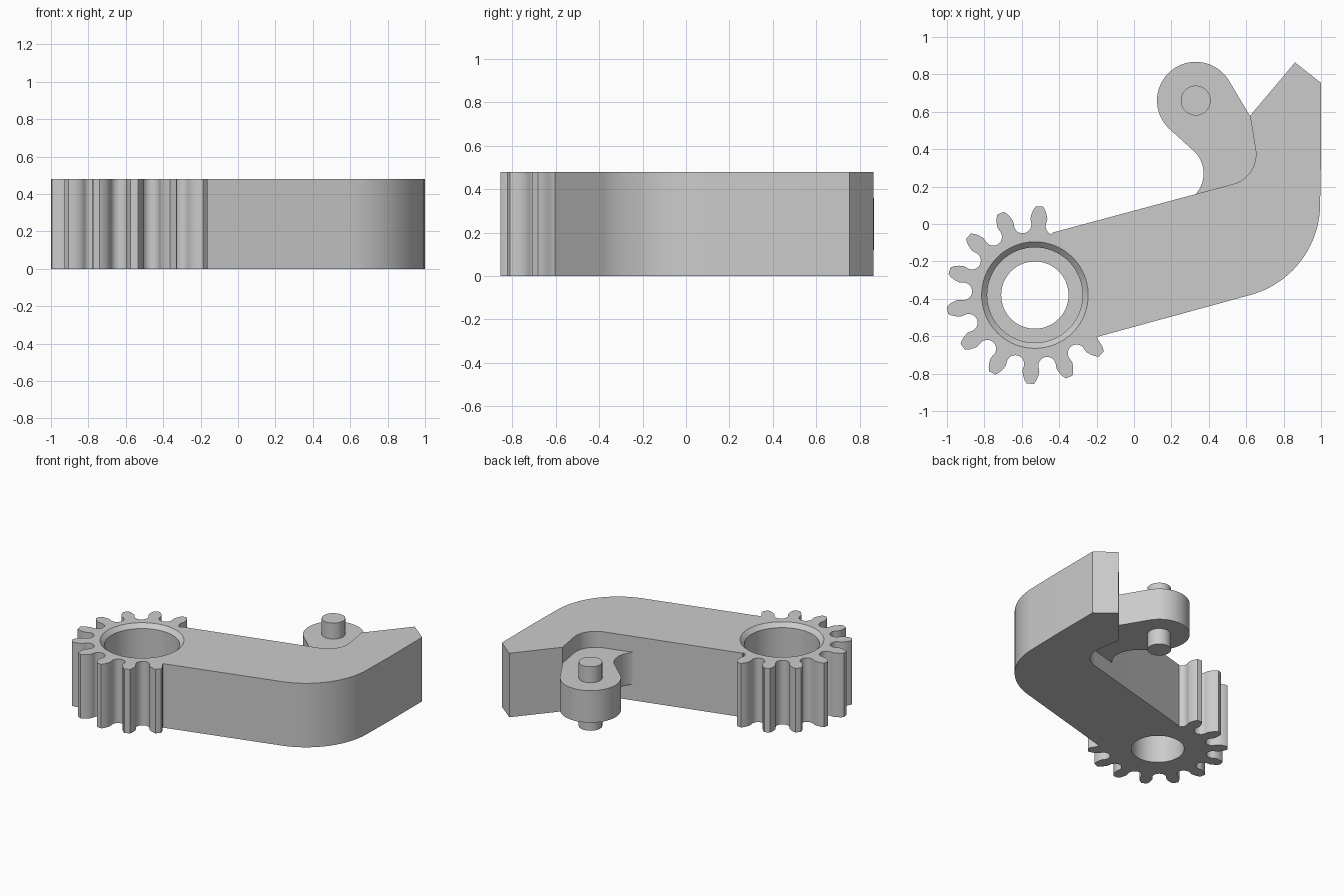
import bpy
import bmesh
from math import sin, cos, pi, radians
from mathutils import Vector

if "Cube" in bpy.data.objects:
    bpy.data.objects.remove(bpy.data.objects["Cube"])

HEIGHT = 0.48
GEAR = Vector((-0.53, -0.38))
PIN = Vector((0.33, 0.66))
PITCH = 360 / 14

grey = bpy.data.materials.new("plain grey")
grey.use_nodes = True
grey.diffuse_color = (0.6, 0.6, 0.6, 1)
grey.node_tree.nodes["Principled BSDF"].inputs["Base Color"].default_value = (0.6, 0.6, 0.6, 1)


def polar(centre, r, deg):
    return centre + Vector((cos(radians(deg)), sin(radians(deg)))) * r


def arc(centre, r, a, b, n=24):
    return [polar(Vector(centre), r, a + (b - a) * i / n) for i in range(n + 1)]


def add_object(name, bm):
    bmesh.ops.recalc_face_normals(bm, faces=bm.faces)
    mesh = bpy.data.meshes.new(name)
    bm.to_mesh(mesh)
    bm.free()
    mesh.materials.append(grey)
    obj = bpy.data.objects.new(name, mesh)
    bpy.context.collection.objects.link(obj)
    return obj


def extrude(name, outline, z0, z1):
    bm = bmesh.new()
    face = bm.faces.new([bm.verts.new((p[0], p[1], z0)) for p in outline])
    top = bmesh.ops.extrude_face_region(bm, geom=[face], use_keep_orig=True)["geom"]
    moved = [v for v in top if isinstance(v, bmesh.types.BMVert)]
    bmesh.ops.translate(bm, verts=moved, vec=(0, 0, z1 - z0))
    return add_object(name, bm)


def lathe(name, centre, profile, n=64):
    bm = bmesh.new()
    rings = [[bm.verts.new((*polar(centre, r, 360 * i / n), z)) for i in range(n)]
             for r, z in profile]
    for low, high in zip(rings, rings[1:]):
        for i in range(n):
            j = (i + 1) % n
            bm.faces.new((low[i], low[j], high[j], high[i]))
    bm.faces.new(rings[0])
    bm.faces.new(rings[-1])
    return add_object(name, bm)


def finish(obj):
    bpy.ops.object.select_all(action='DESELECT')
    obj.select_set(True)
    bpy.context.view_layer.objects.active = obj
    bpy.ops.object.shade_smooth_by_angle(angle=radians(25))


# One gear tooth: round root pocket on each side, flanks narrowing to the tip
def half_tooth(angle, side):
    root = angle - side * PITCH / 2
    points = []
    for i in range(9):
        t = radians(100) * i / 8
        r = 0.383 - 0.047 * cos(t)
        offset = side * 0.047 * sin(t)
        out = polar(Vector((0, 0)), 1, root)
        points.append(GEAR + out * r + Vector((-out.y, out.x)) * offset)
    for r, spread in ((0.412, 6.3), (0.435, 5.3), (0.458, 3.9), (0.475, 2.3)):
        points.append(polar(GEAR, r, angle - side * spread))
    return points


# Arm with toothed end: one outline running round gear, arm and hook
outline = [Vector((-0.436, -0.046))]
for k in range(10):
    angle = 87 + PITCH * k
    outline += half_tooth(angle, 1)
    falling = half_tooth(angle, -1)[::-1]
    # neighbouring teeth share the pocket floor; the last one stops at the arm
    outline += falling[:4] if k == 9 else falling[:-1]
outline += [Vector((-0.198, -0.604))]
outline += arc((0.49, 0.108), 0.505, -75, 0, 32)
outline += [Vector(p) for p in ((1, 0.37), (1, 0.754), (0.861, 0.864), (0.62, 0.578))]
outline += arc((0.487, 0.373), 0.165, 10.6, -75)
arm = extrude("toothed_arm", outline, 0, HEIGHT)

# Stepped bore with a chamfered rim
bore = lathe("bore_cutter", GEAR, [(0.18, -0.1), (0.18, 0.22), (0.255, 0.22),
                                   (0.255, 0.45), (0.285, HEIGHT), (0.315, 0.51)])
bore.hide_render = True
cut = arm.modifiers.new("bore", 'BOOLEAN')
cut.operation = 'DIFFERENCE'
cut.solver = 'EXACT'
cut.object = bore
bpy.context.view_layer.objects.active = arm
bpy.ops.object.modifier_apply(modifier=cut.name)
bpy.data.objects.remove(bore)
finish(arm)

# Thin lug reaching from the arm into the hook
lug_outline = arc(PIN, 0.207, 30, 230, 40) + arc((0.207, 0.27), 0.165, 50, -50)
lug_outline += [Vector(p) for p in ((0.6, 0.1), (0.8, 0.3), (0.62, 0.578))]
finish(extrude("pin_lug", lug_outline, 0.12, 0.36))

# Pin through the lug
finish(lathe("lug_pin", PIN, [(0.08, 0), (0.08, HEIGHT)], 40))
